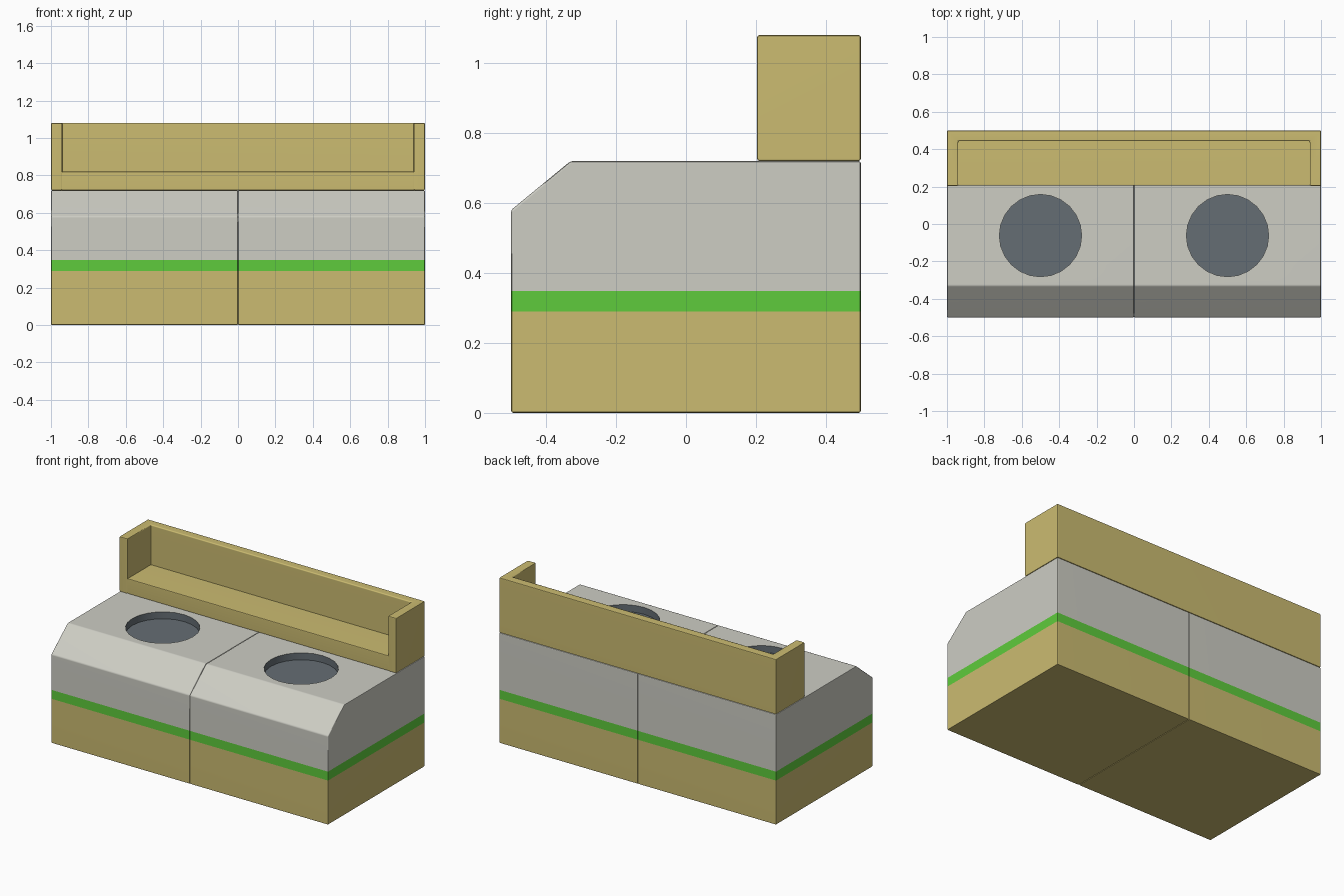
import bpy, bmesh, math
from mathutils import Matrix, Vector

if "Cube" in bpy.data.objects:
    bpy.data.objects.remove(bpy.data.objects["Cube"])


def material(name, rgb):
    m = bpy.data.materials.new(name)
    m.diffuse_color = (*rgb, 1)
    m.use_nodes = True
    m.node_tree.nodes["Principled BSDF"].inputs["Base Color"].default_value = m.diffuse_color
    return m


TAN = material("tan", (0.60, 0.50, 0.165))
GREEN = material("green", (0.112, 0.60, 0.045))
WHITE = material("off white", (0.61, 0.61, 0.55))
DARK = material("dark grey", (0.13, 0.155, 0.175))
BEVEL = 0.007


def prism(profile, axis, lo, hi):
    """Extrude a 2D outline along x or z and bevel every edge."""
    bm = bmesh.new()
    pts = [(lo, a, b) if axis == "x" else (a, b, lo) for a, b in profile]
    face = bm.faces.new([bm.verts.new(p) for p in pts])
    ext = bmesh.ops.extrude_face_region(bm, geom=[face])
    move = Vector((hi - lo, 0, 0)) if axis == "x" else Vector((0, 0, hi - lo))
    bmesh.ops.translate(bm, vec=move,
                        verts=[v for v in ext["geom"] if isinstance(v, bmesh.types.BMVert)])
    bmesh.ops.recalc_face_normals(bm, faces=bm.faces)
    bmesh.ops.bevel(bm, geom=bm.edges[:], offset=BEVEL, segments=2, profile=0.5,
                    affect="EDGES", clamp_overlap=True)
    bmesh.ops.recalc_face_normals(bm, faces=bm.faces)
    return bm


def make(name, bm, mats):
    me = bpy.data.meshes.new(name)
    bm.to_mesh(me)
    bm.free()
    for m in mats:
        me.materials.append(m)
    ob = bpy.data.objects.new(name, me)
    bpy.context.collection.objects.link(ob)
    return ob


def finish(ob):
    bpy.ops.object.select_all(action="DESELECT")
    ob.select_set(True)
    bpy.context.view_layer.objects.active = ob
    bpy.ops.object.shade_smooth_by_angle(angle=math.radians(40))
    wn = ob.modifiers.new("weighted", "WEIGHTED_NORMAL")
    wn.keep_sharp = True


# Two cabinets, each with a round recess in the top and colour bands by height
SIDE = [(-0.5, 0), (0.5, 0), (0.5, 0.72), (-0.33, 0.72), (-0.5, 0.58)]
HOLE_Y, HOLE_R, DEPTH = -0.062, 0.22, 0.045
mats = [TAN, GREEN, WHITE, DARK]
for side, lo in (("left", -1.0), ("right", 0.0)):
    cx = lo + 0.5
    ob = make(side + "_cabinet", prism(SIDE, "x", lo, lo + 1.0), mats)

    cut = bmesh.new()
    bmesh.ops.create_cone(cut, cap_ends=True, segments=24, radius1=HOLE_R, radius2=HOLE_R,
                          depth=0.4, matrix=Matrix.Translation((cx, HOLE_Y, 0.72 - DEPTH + 0.2)))
    cutter = make(side + "_recess_cutter", cut, mats)
    cutter.hide_render = True
    mod = ob.modifiers.new("recess", "BOOLEAN")
    mod.operation, mod.solver, mod.object = "DIFFERENCE", "EXACT", cutter
    bpy.context.view_layer.objects.active = ob
    bpy.ops.object.modifier_apply(modifier=mod.name)
    bpy.data.objects.remove(cutter)

    bm = bmesh.new()
    bm.from_mesh(ob.data)
    for z in (0.29, 0.348):
        bmesh.ops.bisect_plane(bm, geom=bm.verts[:] + bm.edges[:] + bm.faces[:],
                               plane_co=(0, 0, z), plane_no=(0, 0, 1))
    for f in bm.faces:
        z = f.calc_center_bounds().z
        f.material_index = 0 if z < 0.29 else 1 if z < 0.348 else 2
        in_hole = all(math.hypot(v.co.x - cx, v.co.y - HOLE_Y) < HOLE_R + 0.002 for v in f.verts)
        if in_hole and z < 0.719:
            f.material_index = 3
    bm.to_mesh(ob.data)
    bm.free()
    finish(ob)

# U-shaped surround along the back
U = [(-1, 0.203), (-0.94, 0.203), (-0.94, 0.443), (0.94, 0.443),
     (0.94, 0.203), (1, 0.203), (1, 0.5), (-1, 0.5)]
finish(make("back_surround", prism(U, "z", 0.72, 1.08), [TAN]))

# Low shelf inside the surround
shelf = [(0.205, 0.72), (0.45, 0.72), (0.45, 0.82), (0.205, 0.82)]
finish(make("back_shelf", prism(shelf, "x", -0.945, 0.945), [TAN]))
